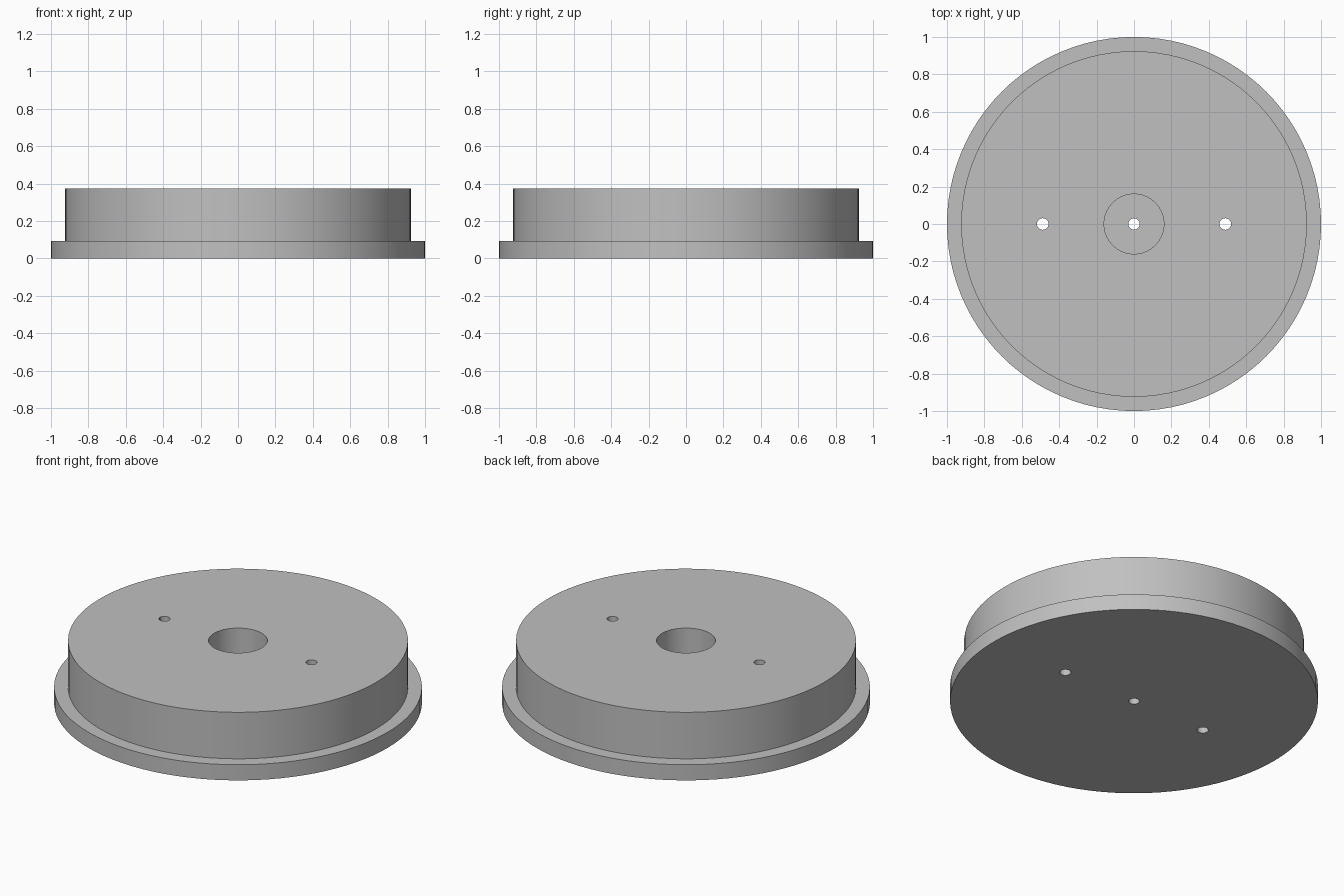
import bpy, bmesh, math

if "Cube" in bpy.data.objects:
    bpy.data.objects.remove(bpy.data.objects["Cube"])

SEG = 96
grey = bpy.data.materials.new("plain_grey")
grey.diffuse_color = (0.53, 0.53, 0.53, 1)
grey.use_nodes = True
grey.node_tree.nodes["Principled BSDF"].inputs["Base Color"].default_value = grey.diffuse_color


def add_object(name, bm):
    bmesh.ops.recalc_face_normals(bm, faces=bm.faces)
    mesh = bpy.data.meshes.new(name)
    bm.to_mesh(mesh)
    bm.free()
    obj = bpy.data.objects.new(name, mesh)
    bpy.context.collection.objects.link(obj)
    mesh.materials.append(grey)
    return obj


# Flanged disc: closed section (radius, height) turned around z,
# with a central counterbore and a small through hole
section = [(0.03, 0), (1.0, 0), (1.0, 0.094), (0.924, 0.094),
           (0.924, 0.373), (0.16, 0.373), (0.16, 0.094), (0.03, 0.094)]
bm = bmesh.new()
rings = []
for i in range(SEG):
    a = 2 * math.pi * i / SEG
    rings.append([bm.verts.new((r * math.cos(a), r * math.sin(a), z))
                  for r, z in section])
for i in range(SEG):
    p, q = rings[i], rings[(i + 1) % SEG]
    for j in range(len(section)):
        k = (j + 1) % len(section)
        bm.faces.new((p[j], q[j], q[k], p[k]))
disc = add_object("flanged_disc", bm)

# Pair of small through holes
for side, x in (("left", -0.488), ("right", 0.488)):
    bm = bmesh.new()
    bmesh.ops.create_cone(bm, cap_ends=True, segments=32,
                          radius1=0.031, radius2=0.031, depth=1)
    cutter = add_object(side + "_hole_cutter", bm)
    cutter.location = (x, 0, 0.2)
    cutter.hide_render = True
    cutter.hide_set(True)
    cut = disc.modifiers.new(side + "_hole", 'BOOLEAN')
    cut.operation = 'DIFFERENCE'
    cut.solver = 'EXACT'
    cut.object = cutter

# Apply the cuts, then smooth the walls while keeping the rims sharp
bpy.context.view_layer.objects.active = disc
disc.select_set(True)
for m in list(disc.modifiers):
    bpy.ops.object.modifier_apply(modifier=m.name)
bpy.ops.object.shade_smooth_by_angle(angle=math.radians(30))
